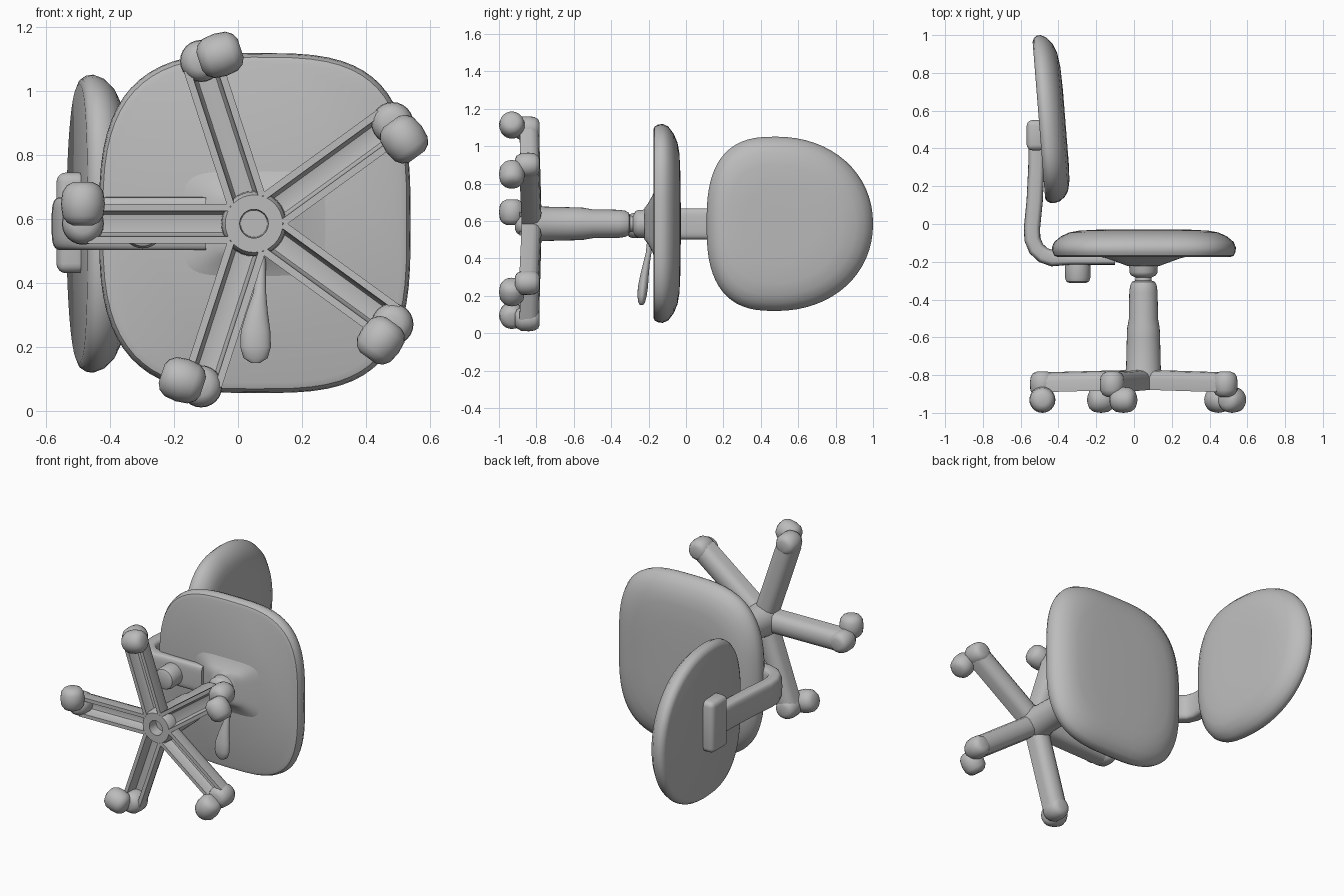
import bpy, bmesh, math
from mathutils import Vector

if "Cube" in bpy.data.objects:
    bpy.data.objects.remove(bpy.data.objects["Cube"])

grey = bpy.data.materials.new("plain_grey")
grey.diffuse_color = (0.5, 0.5, 0.5, 1)
grey.use_nodes = True
grey.node_tree.nodes["Principled BSDF"].inputs["Base Color"].default_value = grey.diffuse_color
CX, CZ = 0.05, 0.585          # axis of the column (runs along y)


def finish(name, bm, angle=40):
    bmesh.ops.recalc_face_normals(bm, faces=bm.faces[:])
    me = bpy.data.meshes.new(name)
    bm.to_mesh(me)
    bm.free()
    me.materials.append(grey)
    ob = bpy.data.objects.new(name, me)
    bpy.context.collection.objects.link(ob)
    bpy.ops.object.select_all(action='DESELECT')
    ob.select_set(True)
    bpy.context.view_layer.objects.active = ob
    bpy.ops.object.shade_smooth_by_angle(angle=math.radians(angle))
    return ob


def loft(name, rings, angle=40):
    """Skin a list of closed rings and cap both ends."""
    bm = bmesh.new()
    vs = [[bm.verts.new(p) for p in r] for r in rings]
    n = len(vs[0])
    for a, b in zip(vs, vs[1:]):
        for i in range(n):
            j = (i + 1) % n
            bm.faces.new((a[i], a[j], b[j], b[i]))
    bm.faces.new(vs[0])
    bm.faces.new(vs[-1])
    return finish(name, bm, angle)


def outline(a_neg, a_pos, b, n_neg, n_pos, count=64):
    """Superellipse with a different length and squareness on each side."""
    pts = []
    for i in range(count):
        t = 2 * math.pi * i / count
        c, s = math.cos(t), math.sin(t)
        a, n = (a_pos, n_pos) if c >= 0 else (a_neg, n_neg)
        pts.append((math.copysign(abs(c) ** (2 / n), c) * a,
                    math.copysign(abs(s) ** (2 / n), s) * b))
    return pts


def lathe(name, profile, cx, cz, count=32):
    """Turn (radius, y) points around an axis along y."""
    ang = [2 * math.pi * i / count for i in range(count)]
    return loft(name, [[(cx + r * math.cos(t), y, cz + r * math.sin(t)) for t in ang]
                       for r, y in profile])


def rounded_box(name, lo, hi, bevel):
    bm = bmesh.new()
    bmesh.ops.create_cube(bm, size=1)
    for v in bm.verts:
        v.co = [l + (c + 0.5) * (h - l) for c, l, h in zip(v.co, lo, hi)]
    bmesh.ops.bevel(bm, geom=bm.edges[:], offset=bevel, segments=4,
                    profile=0.5, affect='EDGES')
    return finish(name, bm)


# Seat cushion: flat underside, domed upper face
seat = outline(0.485, 0.49, 0.532, 3.0, 3.3)
loft("seat", [[(CX + x * s, y, 0.587 + z * s) for x, z in seat] for y, s in
              [(-0.175, 0.94), (-0.168, 0.975), (-0.15, 0.993), (-0.125, 1.0),
               (-0.095, 0.975), (-0.065, 0.90), (-0.045, 0.81), (-0.035, 0.7),
               (-0.03, 0.5), (-0.028, 0.2)]])

# Backrest cushion: leans back slightly
back = outline(0.37, 0.52, 0.466, 2.7, 2.1)
loft("backrest", [[(-0.47 - 0.08 * (0.35 + u * s) + d, 0.48 + u * s, CZ + w * s)
                   for u, w in back] for d, s in
                  [(0, 0.93), (0.008, 0.97), (0.025, 0.995), (0.045, 1.0),
                   (0.075, 0.975), (0.105, 0.91), (0.125, 0.82), (0.136, 0.68),
                   (0.14, 0.45), (0.14, 0.2)]])

# Curved arm joining the seat to the backrest
path = [Vector(p) for p in [(-0.515, 0.48), (-0.517, 0.3), (-0.526, 0.12),
                            (-0.54, -0.02), (-0.538, -0.08), (-0.518, -0.13),
                            (-0.48, -0.165), (-0.43, -0.182), (-0.34, -0.188),
                            (-0.1, -0.188)]]
section = outline(0.043, 0.043, 0.083, 4, 4, 32)
rings = []
for i, p in enumerate(path):
    t = (path[min(i + 1, len(path) - 1)] - path[max(i - 1, 0)]).normalized()
    k = 0.65 if i >= 8 else 1
    rings.append([(p.x - t.y * a * k, p.y + t.x * a * k, CZ + w) for a, w in section])
loft("back_support_arm", rings)
rounded_box("back_mount_plate", (-0.568, 0.39, 0.43), (-0.47, 0.55, 0.745), 0.03)

# Adjustment knob under the rear of the seat
lathe("adjustment_knob", [(0.045, -0.312), (0.06, -0.305), (0.067, -0.285),
                          (0.067, -0.2), (0.06, -0.17)], -0.298, 0.575)

# Mount under the seat
mount = outline(1, 1, 1, 5, 5, 48)
loft("seat_mount", [[(0.05 + x * a, y, CZ + z * b) for x, z in mount] for y, a, b in
                    [(-0.165, 0.27, 0.19), (-0.18, 0.2, 0.15),
                     (-0.205, 0.13, 0.105), (-0.222, 0.085, 0.085)]])

# Height lever with paddle
ell = outline(1, 1, 1, 2, 2, 20)
loft("height_lever", [[(x + a * rx, y + b * ry, z) for a, b in ell] for z, x, y, rx, ry in
                      [(0.15, 0.055, -0.238, 0.015, 0.008), (0.165, 0.055, -0.237, 0.038, 0.018),
                       (0.20, 0.055, -0.235, 0.048, 0.025), (0.25, 0.055, -0.23, 0.046, 0.027),
                       (0.31, 0.06, -0.222, 0.033, 0.023), (0.37, 0.068, -0.212, 0.02, 0.018),
                       (0.43, 0.072, -0.2, 0.015, 0.015), (0.52, 0.072, -0.19, 0.015, 0.015)]])

# Column with hollow hub and narrow neck
lathe("column", [(0.042, -0.815), (0.045, -0.878), (0.09, -0.878), (0.1, -0.86),
                 (0.103, -0.8), (0.092, -0.765), (0.088, -0.6), (0.086, -0.55),
                 (0.077, -0.5), (0.075, -0.36), (0.07, -0.325), (0.06, -0.306),
                 (0.044, -0.3), (0.042, -0.283), (0.066, -0.272), (0.075, -0.255),
                 (0.075, -0.23), (0.085, -0.2)], CX, CZ)

# Five hollow legs, each with a rounded end and a caster
half = [(0.062, -0.878), (0.062, -0.82), (0.052, -0.793), (0.03, -0.778), (0.0, -0.773)]
inner = [(0.0, -0.81), (0.028, -0.815), (0.036, -0.83), (0.04, -0.878)]
channel = (half + [(-s, y) for s, y in half[-2::-1]]
           + [(-s, y) for s, y in inner[::-1]] + inner[1:])
for i in range(5):
    a = math.radians(36 + 72 * i)
    out = Vector((math.cos(a), 0, math.sin(a)))
    side = Vector((math.sin(a), 0, -math.cos(a)))
    hub = Vector((CX, 0, CZ))

    def at(r, s, y):
        return hub + out * r + side * s + Vector((0, y, 0))

    loft(f"leg_{i + 1}", [[at(r, s, y - drop) for s, y in channel]
                          for r, drop in [(0.075, 0), (0.3, 0.006), (0.52, 0.012)]])
    tip = at(0.535, 0, 0)
    lathe(f"leg_end_{i + 1}", [(0.03, -0.782), (0.05, -0.79), (0.062, -0.81),
                               (0.066, -0.84), (0.064, -0.88), (0.05, -0.905),
                               (0.03, -0.915)], tip.x, tip.z, 24)
    loft(f"caster_{i + 1}",
         [[at(0.535 + r * math.cos(t), 0.062 + s, -0.931 + r * math.sin(t))
           for t in [2 * math.pi * k / 24 for k in range(24)]]
          for s, r in [(-0.068, 0.03), (-0.058, 0.05), (-0.038, 0.064), (0, 0.069),
                       (0.038, 0.064), (0.058, 0.05), (0.068, 0.03)]])
